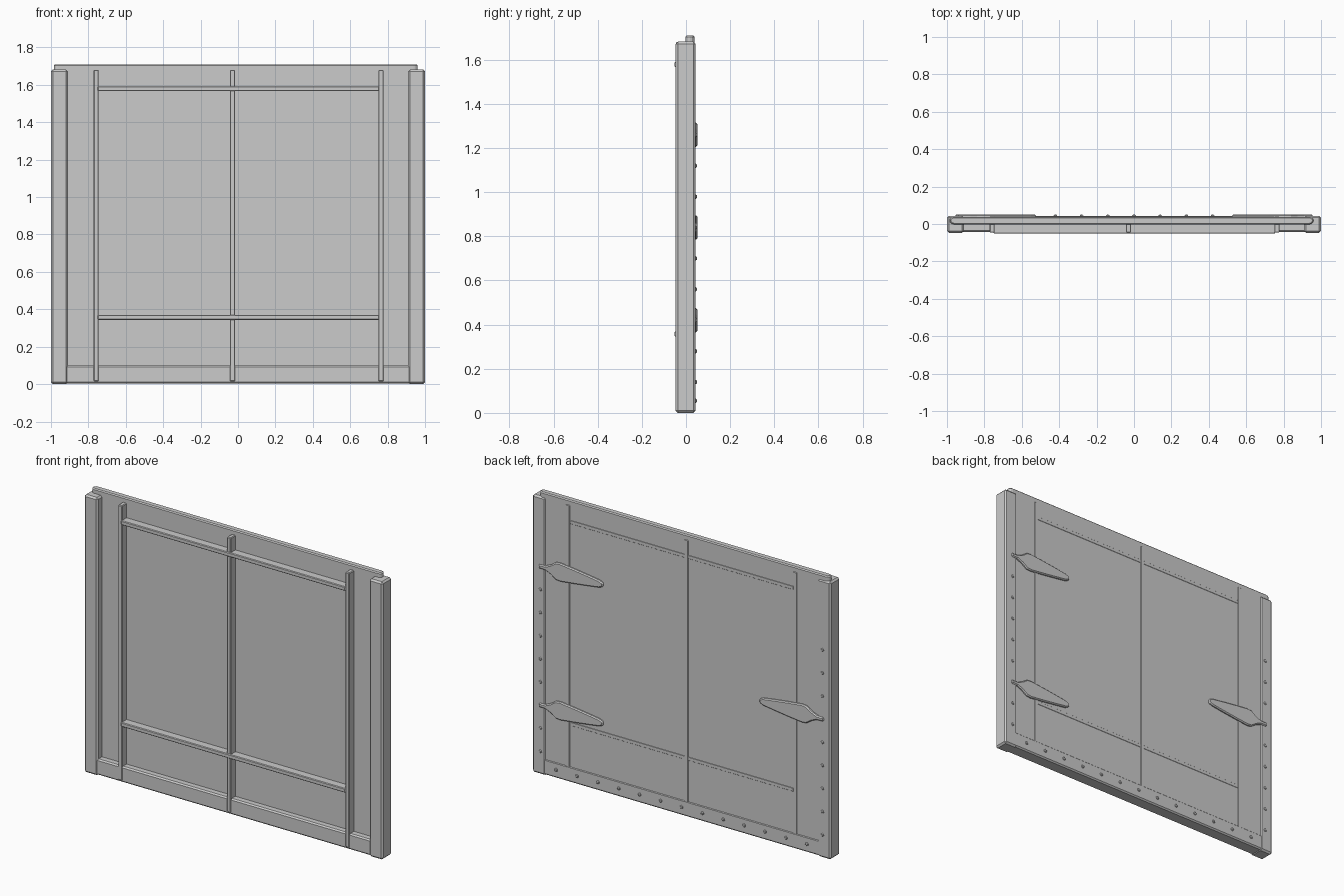
import bpy, bmesh, math

if "Cube" in bpy.data.objects:
    bpy.data.objects.remove(bpy.data.objects["Cube"])


def finish(name, bm, bevel=0.0, segments=1):
    bmesh.ops.recalc_face_normals(bm, faces=bm.faces)
    mesh = bpy.data.meshes.new(name)
    bm.to_mesh(mesh)
    bm.free()
    ob = bpy.data.objects.new(name, mesh)
    bpy.context.collection.objects.link(ob)
    if bevel:
        mod = ob.modifiers.new("edge_bevel", 'BEVEL')
        mod.width = bevel
        mod.segments = segments
        mod.limit_method = 'ANGLE'
        mod.angle_limit = math.radians(40)
    return ob


def box(name, x, y, z, bevel=0.0):
    bm = bmesh.new()
    bmesh.ops.create_cube(bm, size=1)
    for v in bm.verts:
        v.co = [a + (b - a) * (c + 0.5) for (a, b), c in zip((x, y, z), v.co)]
    return finish(name, bm, bevel)


def prism(name, points, direction, bevel=0.0):
    bm = bmesh.new()
    face = bm.faces.new([bm.verts.new(p) for p in points])
    ext = bmesh.ops.extrude_face_region(bm, geom=[face])
    new = [g for g in ext["geom"] if isinstance(g, bmesh.types.BMVert)]
    bmesh.ops.translate(bm, verts=new, vec=direction)
    # keep the starting face as the closed underside
    if not face.is_valid:
        bmesh.ops.holes_fill(bm, edges=bm.edges)
    return finish(name, bm, bevel)


# main panel: long plate with rounded ends
r, yc = 0.02, 0.018
outline = []
for cx, start in ((0.938, -90), (-0.963, 90)):
    for i in range(7):
        a = math.radians(start + i * 30)
        outline.append((cx + 1.1 * r * math.cos(a), yc + r * math.sin(a), 0.02))
prism("panel", outline, (0, 0, 1.69), 0.006)

# side posts and bottom rail of the frame
for side, sx in (("left", -1), ("right", 1)):
    box(side + "_post", sorted((sx * 0.91, sx)), (-0.047, 0.044), (0, 1.682), 0.01)
box("bottom_rail", (-0.95, 0.95), (-0.042, 0.042), (0.004, 0.1), 0.008)

# upright battens, showing on both faces of the panel
for label, x0, x1 in (("left", -0.772, -0.745), ("centre", -0.043, -0.016), ("right", 0.751, 0.778)):
    box(label + "_batten", (x0, x1), (-0.046, 0.041), (0.015, 1.68), 0.004)

# cross battens
for label, z in (("lower", 0.357), ("upper", 1.579)):
    box(label + "_cross_batten", (-0.75, 0.755), (-0.051, 0.0395), (z - 0.013, z + 0.013), 0.004)

# leaf-shaped strap hinges on the back
half = [(0.955, 0.012), (0.91, 0.013), (0.875, 0.028), (0.84, 0.052), (0.81, 0.055),
        (0.72, 0.045), (0.62, 0.032), (0.55, 0.022), (0.525, 0.012)]
shape = half + [(x, -h) for x, h in reversed(half)]
for label, sx, z in (("upper", 1, 1.26), ("lower", 1, 0.42), ("opposite", -1, 0.84)):
    prism(label + "_strap", [(sx * x, 0.03, z + h) for x, h in shape], (0, 0.021, 0), 0.006)

# rivets along the back of the frame
spots = [(0.14 * i, 0.055) for i in range(-6, 7)]
spots += [(0.945, 0.14 * i) for i in range(1, 10)]
spots += [(-0.945, 0.14 * i) for i in range(1, 10)]
bm = bmesh.new()
for x, z in spots:
    made = bmesh.ops.create_icosphere(bm, subdivisions=1, radius=0.011)["verts"]
    for v in made:
        v.co.y *= 0.8
    bmesh.ops.translate(bm, verts=made, vec=(x, 0.043, z))
finish("rivets", bm)
